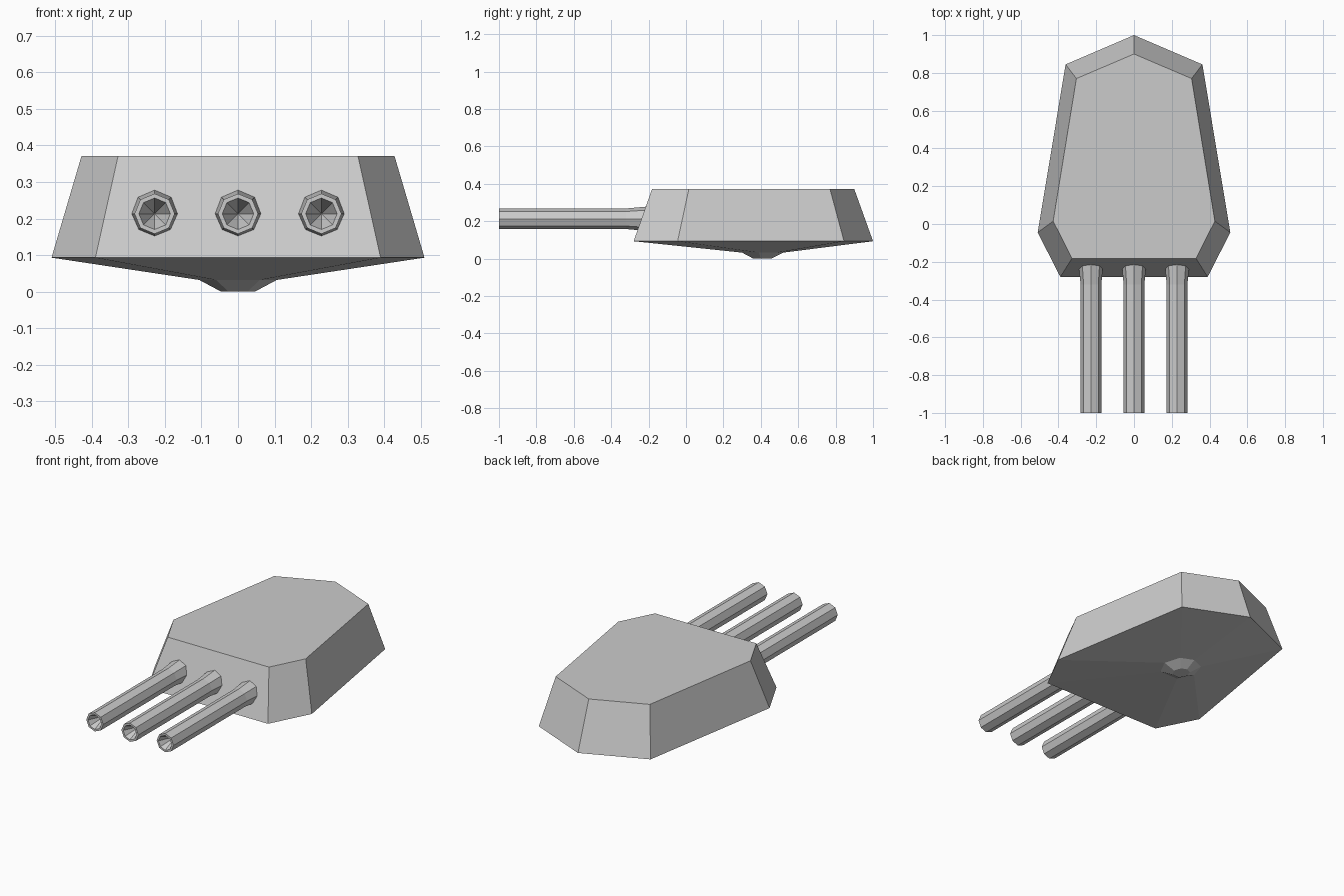
import bpy, bmesh
from math import cos, sin, pi

if "Cube" in bpy.data.objects:
    bpy.data.objects.remove(bpy.data.objects["Cube"])


def loft(name, rings):
    """Skin a stack of equal-length closed rings and cap both ends."""
    bm = bmesh.new()
    loops = [[bm.verts.new(p) for p in ring] for ring in rings]
    n = len(loops[0])
    for a, b in zip(loops, loops[1:]):
        for i in range(n):
            j = (i + 1) % n
            bm.faces.new((a[i], a[j], b[j], b[i]))
    bm.faces.new(loops[0])
    bm.faces.new(loops[-1])
    bmesh.ops.remove_doubles(bm, verts=bm.verts, dist=1e-5)
    bmesh.ops.recalc_face_normals(bm, faces=bm.faces)
    mesh = bpy.data.meshes.new(name)
    bm.to_mesh(mesh)
    bm.free()
    obj = bpy.data.objects.new(name, mesh)
    bpy.context.collection.objects.link(obj)
    return obj


def outline(half, z):
    """Mirror a right-hand outline (nose to tail) into a closed ring."""
    left = [(-x, y) for x, y in reversed(half) if x > 0]
    return [(x, y, z) for x, y in half + left]


# Turret housing: tapered armour with a shallow underside and small pivot
lower = [(0, 1.0), (0.362, 0.845), (0.51, -0.045), (0.39, -0.28)]
upper = [(0, 0.9), (0.305, 0.77), (0.428, 0.015), (0.328, -0.182)]
collar = [(0, 0.52), (0.076, 0.487), (0.106, 0.39), (0.06, 0.30)]
pivot = [(0, 0.457), (0.033, 0.443), (0.046, 0.40), (0.026, 0.36)]
loft("turret_housing", [outline(pivot, 0), outline(collar, 0.032),
                        outline(lower, 0.093), outline(upper, 0.371)])

# Three octagonal barrels: flared root, straight tube, conical bore
profile = [(-0.2, 0.066), (-0.32, 0.055), (-1.0, 0.055),
           (-1.0, 0.043), (-0.9, 0.0005)]
for side, x in (("left", -0.228), ("middle", 0), ("right", 0.228)):
    loft(side + "_barrel",
         [[(x + r * cos(i * pi / 4), y, 0.213 + r * sin(i * pi / 4))
           for i in range(8)] for y, r in profile])
